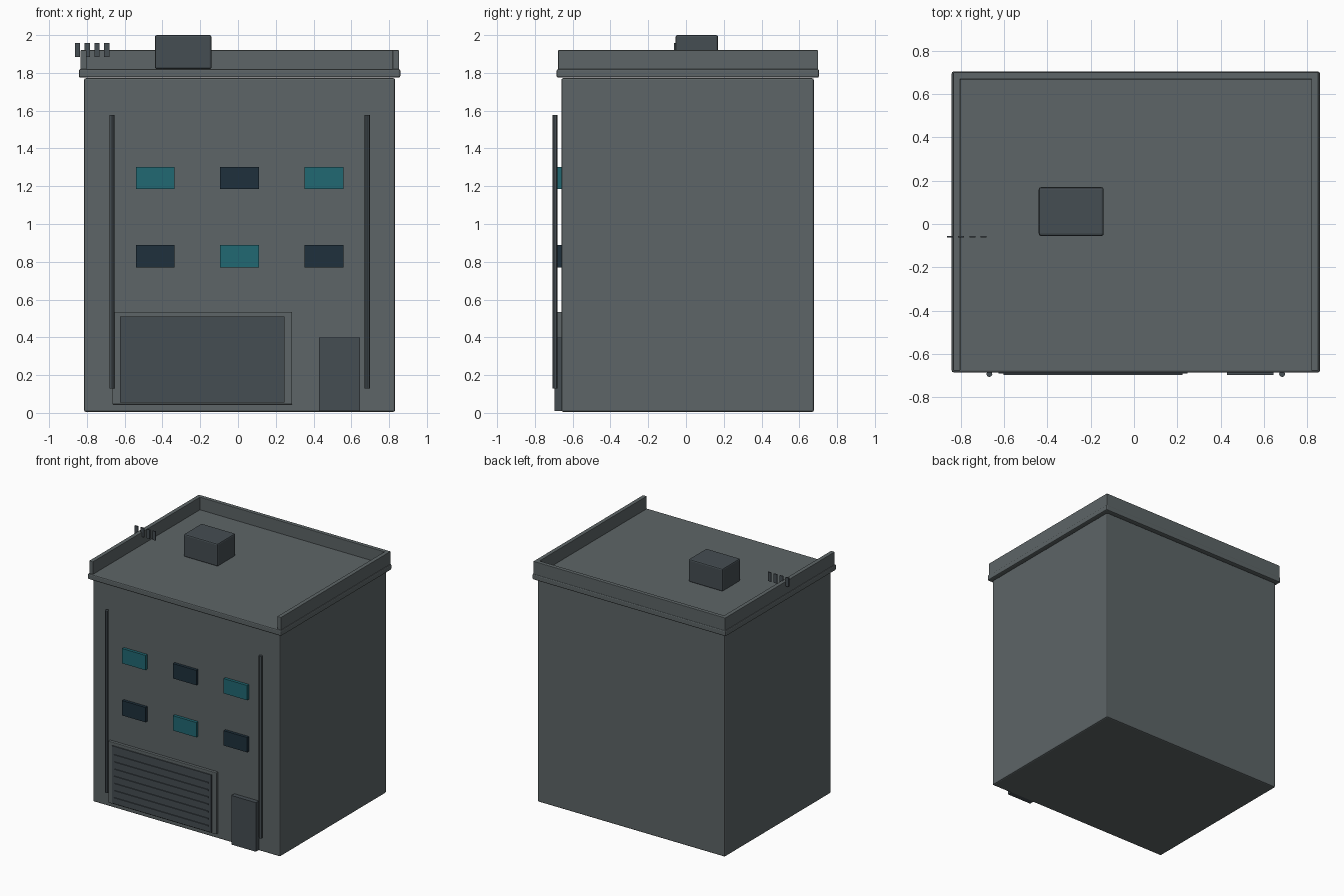
import bpy

if "Cube" in bpy.data.objects:
    bpy.data.objects.remove(bpy.data.objects["Cube"])


def material(name, rgb):
    m = bpy.data.materials.new(name)
    m.diffuse_color = (*rgb, 1)
    m.use_nodes = True
    m.node_tree.nodes["Principled BSDF"].inputs["Base Color"].default_value = m.diffuse_color
    return m


WALL = material("wall_grey", (0.11, 0.13, 0.135))
DARK = material("dark_metal", (0.06, 0.075, 0.085))
TEAL = material("lit_glass", (0.015, 0.14, 0.17))
NAVY = material("dark_glass", (0.013, 0.03, 0.045))


def box(name, x, y, z, mat, bevel=0.0):
    """Box from (min, max) pairs on each axis, with optional softened edges."""
    bpy.ops.mesh.primitive_cube_add(
        size=1, location=[(a + b) / 2 for a, b in (x, y, z)])
    ob = bpy.context.object
    ob.name = name
    ob.scale = [b - a for a, b in (x, y, z)]
    bpy.ops.object.transform_apply(location=False, rotation=False, scale=True)
    ob.data.materials.append(mat)
    if bevel:
        mod = ob.modifiers.new("bevel", 'BEVEL')
        mod.width = bevel
        mod.segments = 2
    return ob


# Main block and roof slab
box("building_body", (-0.815, 0.832), (-0.66, 0.677), (0.005, 1.772), WALL, 0.01)
box("roof_slab", (-0.842, 0.859), (-0.685, 0.704), (1.775, 1.82), WALL, 0.008)

# Parapet on three sides, open at the front
box("parapet_left", (-0.835, -0.802), (-0.677, 0.697), (1.81, 1.92), WALL, 0.003)
box("parapet_right", (0.819, 0.852), (-0.677, 0.697), (1.81, 1.92), WALL, 0.003)
box("parapet_back", (-0.835, 0.852), (0.668, 0.70), (1.81, 1.92), WALL, 0.003)

# Rooftop unit
box("rooftop_unit", (-0.44, -0.14), (-0.055, 0.17), (1.82, 2.0), DARK, 0.01)

# Row of small bars crossing the left parapet
for i in range(4):
    x = -0.85 + i * 0.0515
    box(f"roof_bar_{i + 1}", (x - 0.014, x + 0.014), (-0.063, -0.055),
        (1.885, 1.957), DARK)

# Windows, alternately lit and dark
for row, z in enumerate((1.244, 0.83)):
    for col, x in enumerate((-0.438, 0.009, 0.455)):
        box(f"window_{row + 1}_{col + 1}", (x - 0.103, x + 0.103),
            (-0.683, -0.655), (z - 0.059, z + 0.059),
            NAVY if (row + col) % 2 else TEAL)

# Garage shutter: frame, panel and slats
box("garage_frame", (-0.665, 0.287), (-0.682, -0.655), (0.045, 0.535), WALL, 0.004)
box("garage_shutter", (-0.626, 0.247), (-0.69, -0.67), (0.055, 0.51), DARK)
for i in range(7):
    z = 0.10 + i * 0.057
    box(f"shutter_slat_{i + 1}", (-0.602, 0.223), (-0.697, -0.685),
        (z - 0.005, z + 0.005), DARK)

# Side door
box("side_door", (0.43, 0.645), (-0.697, -0.655), (0.01, 0.40), DARK)

# Drain pipes
for side, x in (("left", -0.668), ("right", 0.684)):
    bpy.ops.mesh.primitive_cylinder_add(
        vertices=12, radius=0.0135, depth=1.447, location=(x, -0.693, 0.8535))
    pipe = bpy.context.object
    pipe.name = f"drain_pipe_{side}"
    pipe.data.materials.append(DARK)
    bpy.ops.object.shade_smooth_by_angle()
